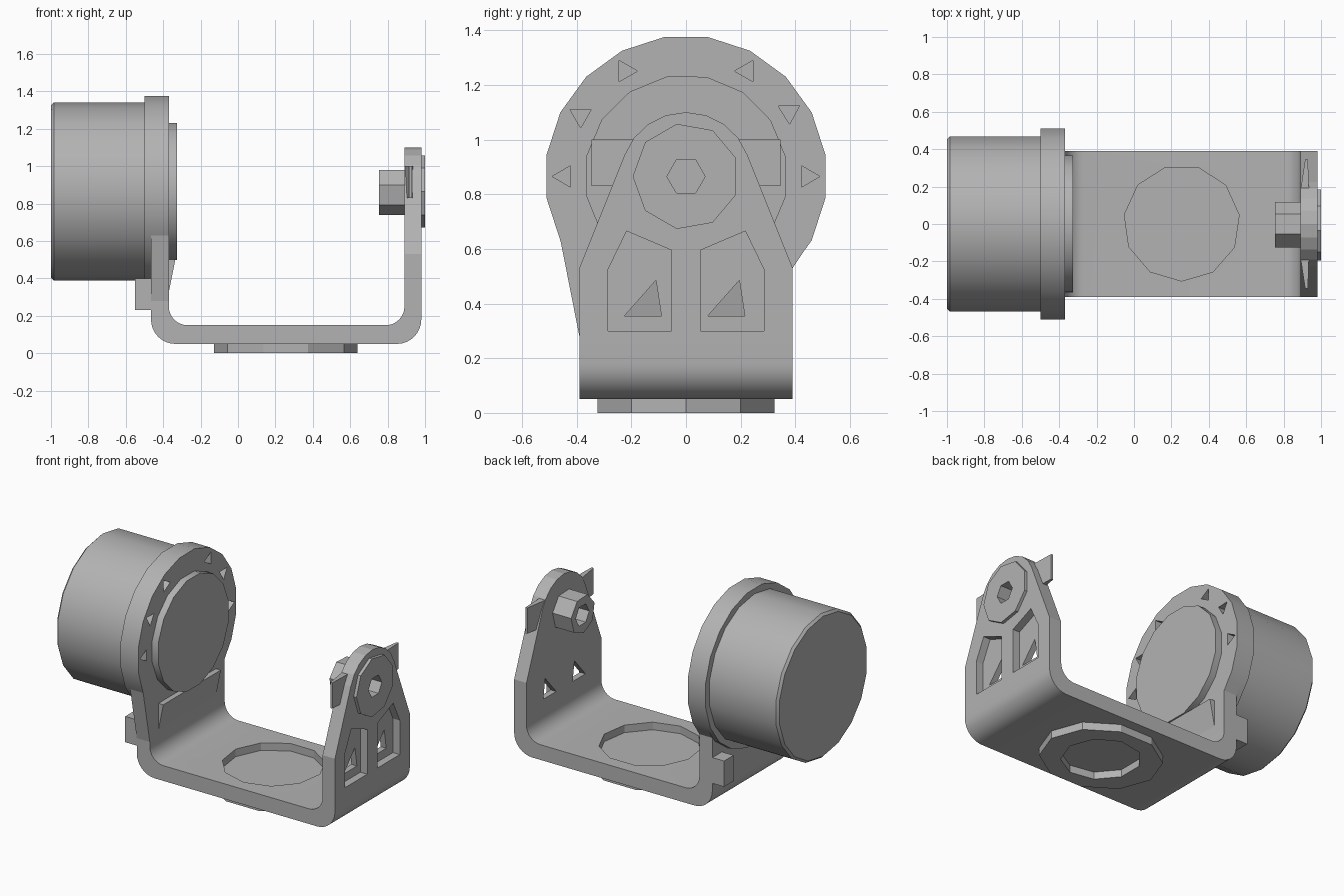
import bpy, bmesh
from math import sin, cos, pi, radians

if "Cube" in bpy.data.objects:
    bpy.data.objects.remove(bpy.data.objects["Cube"], do_unlink=True)

grey = bpy.data.materials.new("plain grey")
grey.use_nodes = True
grey.diffuse_color = (0.45, 0.45, 0.45, 1)
grey.node_tree.nodes["Principled BSDF"].inputs["Base Color"].default_value = (0.45, 0.45, 0.45, 1)

PIVOT = 0.865  # height of the shared turning axis


def arc(cx, cy, r, start, end, steps):
    return [(cx + r * cos(radians(start + (end - start) * i / steps)),
             cy + r * sin(radians(start + (end - start) * i / steps))) for i in range(steps + 1)]


def ring(cx, cy, r, sides, turn=0):
    return arc(cx, cy, r, turn, turn + 360, sides)[:-1]


def prism(name, axis, points, low, high, smooth=False, bevel=0):
    """Extrude a flat outline along one axis."""
    place = {"x": lambda a, b: (low, a, b),
             "y": lambda a, b: (a, low, b),
             "z": lambda a, b: (a, b, low)}[axis]
    bm = bmesh.new()
    face = bm.faces.new([bm.verts.new(place(a, b)) for a, b in points])
    moved = bmesh.ops.extrude_face_region(bm, geom=[face])["geom"]
    shift = [(high - low) if c == axis else 0 for c in "xyz"]
    bmesh.ops.translate(bm, vec=shift, verts=[v for v in moved if isinstance(v, bmesh.types.BMVert)])
    bmesh.ops.recalc_face_normals(bm, faces=bm.faces)
    mesh = bpy.data.meshes.new(name)
    bm.to_mesh(mesh)
    bm.free()
    mesh.materials.append(grey)
    obj = bpy.data.objects.new(name, mesh)
    bpy.context.collection.objects.link(obj)
    if smooth:
        select(obj)
        bpy.ops.object.shade_smooth_by_angle(angle=radians(32))
    return obj


def select(obj):
    bpy.ops.object.select_all(action="DESELECT")
    obj.select_set(True)
    bpy.context.view_layer.objects.active = obj


def cut(obj, axis, points, low, high):
    """Subtract a prism from a part."""
    cutter = prism("cutter", axis, points, low, high)
    cutter.hide_render = True
    mod = obj.modifiers.new("cut", "BOOLEAN")
    mod.operation = "DIFFERENCE"
    mod.solver = "EXACT"
    mod.object = cutter
    select(obj)
    bpy.ops.object.modifier_apply(modifier=mod.name)
    bpy.data.objects.remove(cutter, do_unlink=True)


# U-shaped bracket with rounded bends
profile = ([(-0.465, 0.28)] + arc(-0.335, 0.18, 0.13, 180, 270, 8)
           + arc(0.85, 0.18, 0.13, 270, 360, 8) + [(0.98, 0.28), (0.89, 0.28)]
           + arc(0.79, 0.25, 0.10, 0, -90, 8) + arc(-0.27, 0.25, 0.10, 270, 180, 8)
           + [(-0.37, 0.28)])
base = prism("bracket_base", "y", profile, -0.39, 0.39, smooth=True)
cut(base, "z", ring(0.255, 0.005, 0.31, 11, 8), 0.10, 0.3)

# Mounting ring under the base
foot = prism("foot_ring", "z", [(0.255 + x * 1.13, y) for x, y in ring(0, 0, 0.34, 10)], 0, 0.055)
cut(foot, "z", ring(0.255, 0, 0.24, 9), -0.1, 0.048)

# Tapered arm on the +x side, with two pockets and windows
outline = ([(-0.39, 0.28), (0.39, 0.28), (0.39, 0.53)]
           + arc(0, 0.86, 0.24, 20, 160, 8) + [(-0.39, 0.53)])
arm = prism("tapered_arm", "x", outline, 0.89, 0.98)
pocket = [(0.053, 0.30), (0.285, 0.30), (0.285, 0.525), (0.217, 0.665), (0.053, 0.595)]
for side in (-1, 1):
    cut(arm, "x", [(side * y, z) for y, z in pocket], 0.93, 1.1)
    shift = -0.305 if side < 0 else 0
    cut(arm, "x", [(y + shift, z) for y, z in [(0.08, 0.355), (0.215, 0.355), (0.195, 0.485)]], 0.8, 1.1)
    # Pointed lugs beside the pivot
    prism("pivot_lug", "z", [(0.89, side * 0.18), (0.935, side * 0.18), (0.93, side * 0.345),
                             (0.915, side * 0.345)], 0.83, 1.0)

# Pivot hub outside and knob inside, with a hexagonal bore
hub = prism("pivot_hub", "x", ring(0, PIVOT, 0.195, 9, 20), 0.979, 1.0)
knob = prism("pivot_knob", "x", ring(-0.005, PIVOT, 0.125, 7, 10), 0.755, 0.891)
for part in (arm, hub, knob):
    cut(part, "x", ring(0, PIVOT, 0.07, 6), 0.6, 1.2)

# Broad arm on the -x side
prism("broad_arm", "x", [(-0.39, 0.28), (0.39, 0.28), (0.39, 0.53), (0.46, 0.635), (0, PIVOT),
                         (-0.46, 0.635)], -0.465, -0.37)
for side in (-1, 1):
    prism("stop_block", "y", [(-0.55, 0.23), (-0.46, 0.23), (-0.46, 0.4), (-0.55, 0.4)],
          *sorted((side * 0.29, side * 0.389)))

# Flange with small triangular notches
flange = prism("flange", "x", ring(0, PIVOT, 0.516, 20, 9), -0.5, -0.37, smooth=True)
for angle in (0, 32, 60, 120, 150, 180):
    a = radians(angle)
    cut(flange, "x", ring(0.445 * cos(a), PIVOT + 0.445 * sin(a), 0.045, 3, angle), -0.42, -0.3)

# Drum, inner disc and the sloped web under the disc
drum = prism("drum", "x", ring(0, PIVOT, 0.476, 18, 10), -1.0, -0.49, smooth=True)
prism("inner_disc", "x", ring(0, PIVOT, 0.372, 16, 11), -0.38, -0.325, smooth=True)
prism("sloped_web", "y", [(-0.375, 0.30), (-0.335, 0.5), (-0.375, 0.5)], -0.3, 0.3)

# Soften the outer rim of the drum
bm = bmesh.new()
bm.from_mesh(drum.data)
rim = [e for e in bm.edges if all(v.co.x < -0.99 for v in e.verts)]
bmesh.ops.bevel(bm, geom=rim, offset=0.015, segments=1, affect="EDGES")
bm.to_mesh(drum.data)
bm.free()
